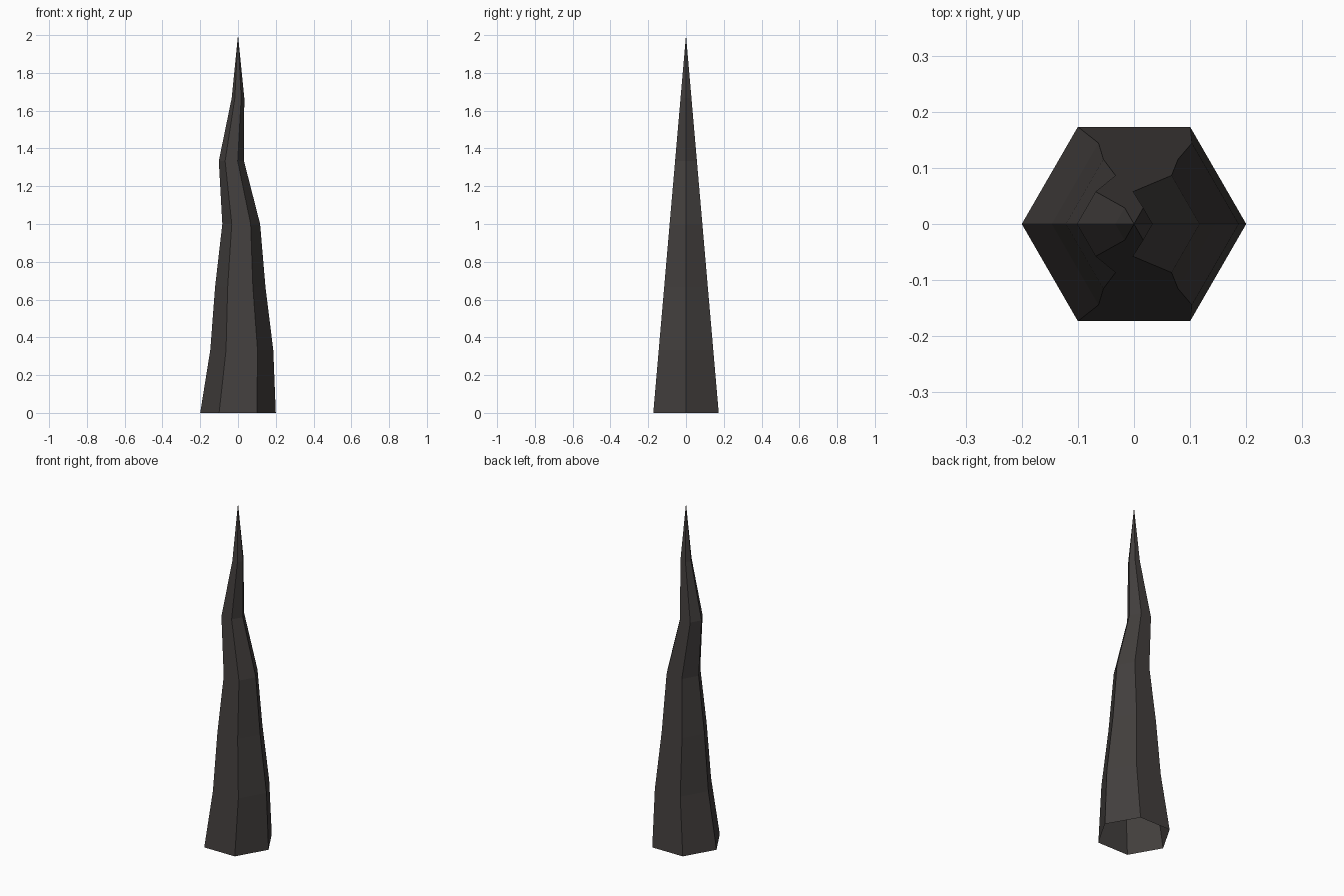
import bpy, bmesh, math

if "Cube" in bpy.data.objects:
    bpy.data.objects.remove(bpy.data.objects["Cube"])

# Dark stone colour
stone = bpy.data.materials.new("dark_stone")
stone.diffuse_color = (0.055, 0.049, 0.047, 1)
stone.use_nodes = True
stone.node_tree.nodes["Principled BSDF"].inputs["Base Color"].default_value = stone.diffuse_color

SIDES, RADIUS, HEIGHT = 6, 0.2, 2.0
# Sideways drift of each evenly spaced ring, giving the crooked outline
drift = [0.0, 0.02, 0.012, 0.017, -0.035, 0.0]

bm = bmesh.new()
rings = []
for i, dx in enumerate(drift):
    t = i / len(drift)
    r = RADIUS * (1 - t)
    rings.append([bm.verts.new((dx + r * math.cos(math.tau * k / SIDES),
                                r * math.sin(math.tau * k / SIDES),
                                HEIGHT * t)) for k in range(SIDES)])
tip = bm.verts.new((0, 0, HEIGHT))

# Side walls, open at the base, closing to a point
for k in range(SIDES):
    n = (k + 1) % SIDES
    for lo, hi in zip(rings, rings[1:]):
        bm.faces.new((lo[k], lo[n], hi[n], hi[k]))
    bm.faces.new((rings[-1][k], rings[-1][n], tip))

mesh = bpy.data.meshes.new("crooked_spike")
bm.to_mesh(mesh)
bm.free()
mesh.materials.append(stone)
spike = bpy.data.objects.new("crooked_spike", mesh)
bpy.context.collection.objects.link(spike)
